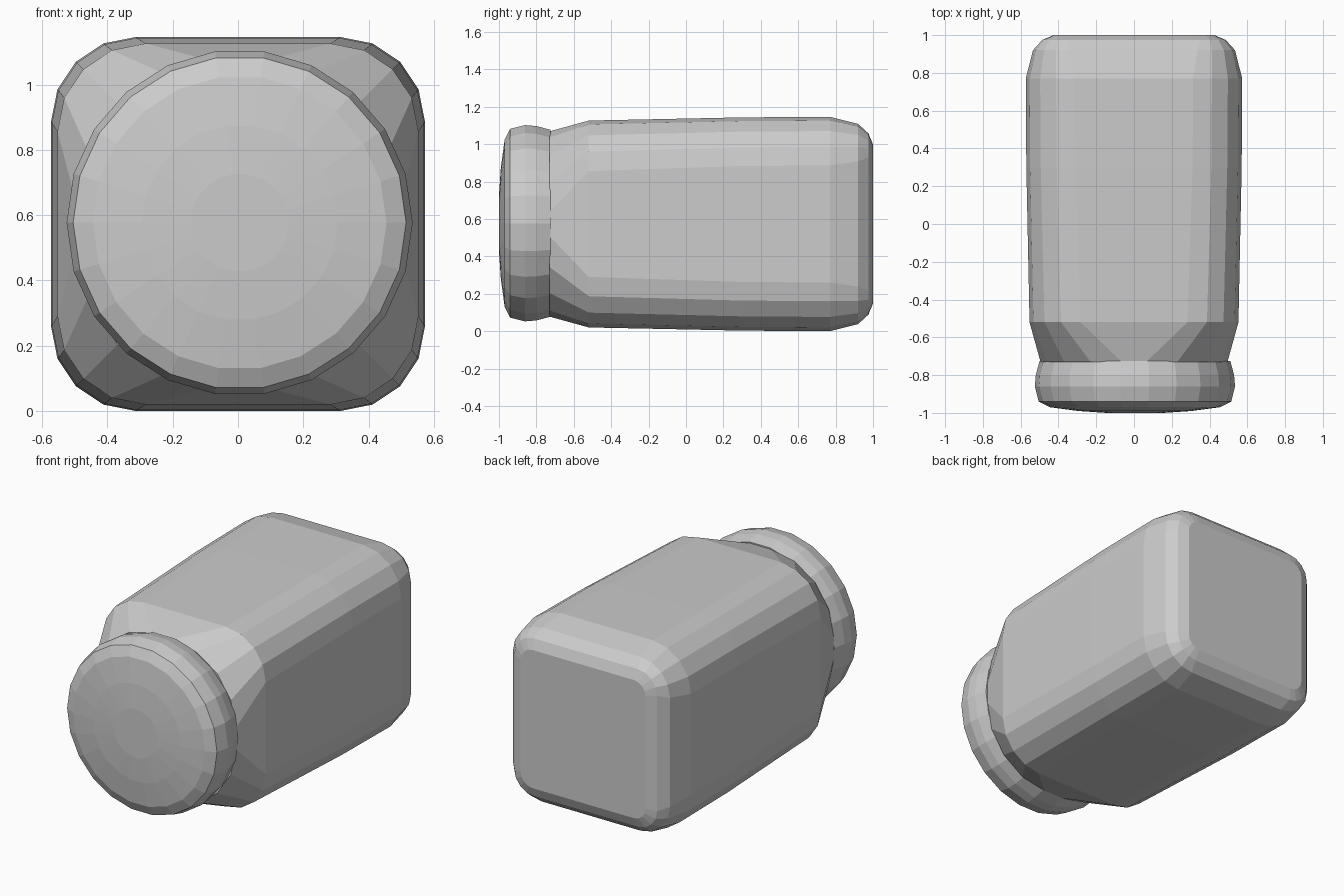
import bpy, bmesh, math

if "Cube" in bpy.data.objects:
    bpy.data.objects.remove(bpy.data.objects["Cube"])

CZ = 0.573  # height of the jar's axis


def rounded_square(h, r, steps=4):
    """Points of a square of half-size h with corner radius r."""
    pts = []
    for corner in range(4):
        a0 = corner * math.pi / 2
        ca = a0 + math.pi / 4
        cx = (h - r) * math.copysign(1, math.cos(ca))
        cz = (h - r) * math.copysign(1, math.sin(ca))
        for i in range(steps + 1):
            a = a0 + i / steps * math.pi / 2
            pts.append((cx + r * math.cos(a), cz + r * math.sin(a)))
    return pts


def circle(r, n=22):
    return [(r * math.cos(2 * math.pi * i / n), r * math.sin(2 * math.pi * i / n))
            for i in range(n)]


def loft(name, sections, cx=0.0, cz=CZ):
    """Skin a list of (y, outline) sections and close both ends."""
    bm = bmesh.new()
    rings = [[bm.verts.new((cx + x, y, cz + z)) for x, z in pts] for y, pts in sections]
    for a, b in zip(rings, rings[1:]):
        n = len(a)
        for i in range(n):
            j = (i + 1) % n
            bm.faces.new((a[i], a[j], b[j], b[i]))
    bm.faces.new(rings[0])
    bm.faces.new(rings[-1])
    bmesh.ops.recalc_face_normals(bm, faces=bm.faces)
    mesh = bpy.data.meshes.new(name)
    bm.to_mesh(mesh)
    bm.free()
    obj = bpy.data.objects.new(name, mesh)
    bpy.context.collection.objects.link(obj)
    return obj


# Square jar body: round shoulder at the neck, rounded base at the back
body = [(-0.73, 0.495, 0.43), (-0.52, 0.553, 0.27), (0.3, 0.57, 0.26),
        (0.77, 0.573, 0.26), (0.92, 0.535, 0.20), (0.975, 0.485, 0.13),
        (1.0, 0.425, 0.08)]
loft("jar_body", [(y, rounded_square(h, r)) for y, h, r in body])

# Round screw lid with a slightly domed front
lid = [(-0.725, 0.505), (-0.80, 0.525), (-0.86, 0.53), (-0.94, 0.51),
       (-0.97, 0.45), (-0.99, 0.30), (-1.0, 0.15)]
loft("lid", [(y, circle(r)) for y, r in lid], cx=0.005, cz=0.577)
